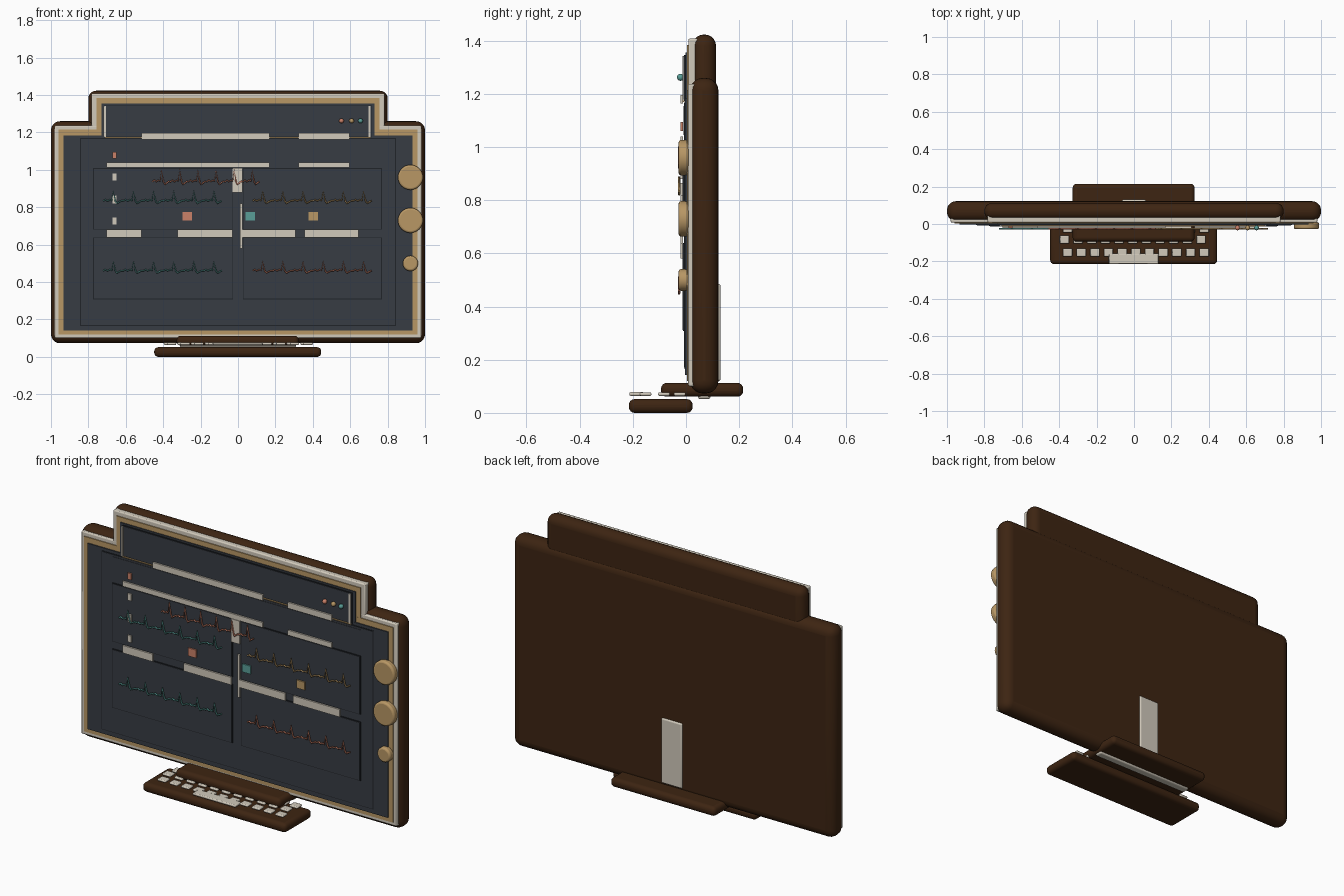
import bpy, math

if "Cube" in bpy.data.objects:
    bpy.data.objects.remove(bpy.data.objects["Cube"])


def mat(name, rgb):
    m = bpy.data.materials.new(name)
    m.diffuse_color = (*rgb, 1)
    m.use_nodes = True
    m.node_tree.nodes["Principled BSDF"].inputs["Base Color"].default_value = m.diffuse_color
    return m


BROWN = mat("dark_wood", (0.047, 0.018, 0.006))
CREAM = mat("cream", (0.64, 0.59, 0.50))
GOLD = mat("tan_gold", (0.48, 0.31, 0.13))
SLATE = mat("slate", (0.038, 0.045, 0.056))
EDGE = mat("dark_edge", (0.014, 0.017, 0.021))
TEAL = mat("teal", (0.10, 0.34, 0.31))
CORAL = mat("coral", (0.60, 0.22, 0.14))


def finish(ob, name, m, bevel=0, seg=2):
    ob.name = name
    ob.data.materials.append(m)
    if bevel:
        b = ob.modifiers.new("bevel", 'BEVEL')
        b.width, b.segments = bevel, seg
        b.limit_method = 'ANGLE'
    if ob.type == 'MESH':
        bpy.ops.object.shade_smooth_by_angle(angle=math.radians(35))
    return ob


def box(name, m, x, y, z, bevel=0, seg=2):
    """Box from (min, max) pairs on each axis."""
    bpy.ops.mesh.primitive_cube_add(size=1)
    ob = bpy.context.object
    for v in ob.data.vertices:
        v.co = [r[0] if c < 0 else r[1] for c, r in zip(v.co, (x, y, z))]
    return finish(ob, name, m, bevel, seg)


def panel(name, x, z, front, back):
    """Slate screen panel with a fine dark rim."""
    e = 0.004
    box(name + "_rim", EDGE, (x[0] - e, x[1] + e), (front + 0.002, back),
        (z[0] - e, z[1] + e))
    box(name, SLATE, x, (front, back), z)


def bar(name, m, x0, x1, z0, z1, front=-0.021):
    box(name, m, (x0, x1), (front, front + 0.009), (z0, z1))


# Cabinet and raised hood
box("cabinet", BROWN, (-1, 1), (0.015, 0.122), (0.073, 1.26), 0.048, 5)
box("hood", BROWN, (-0.8, 0.8), (0.025, 0.113), (0.95, 1.423), 0.042, 5)

# Stepped frame layers around the screen and the hood
box("cream_frame", CREAM, (-0.98, 0.98), (0.008, 0.06), (0.1, 1.238), 0.006)
box("hood_cream_frame", CREAM, (-0.783, 0.783), (0.0085, 0.06), (1.1, 1.408), 0.006)
box("gold_frame", GOLD, (-0.96, 0.96), (0.003, 0.03), (0.12, 1.215))
box("hood_gold_frame", GOLD, (-0.757, 0.757), (0.0035, 0.03), (1.1, 1.383))
box("screen", SLATE, (-0.933, 0.933), (-0.003, 0.02), (0.142, 1.185))
box("hood_screen", SLATE, (-0.73, 0.73), (-0.002, 0.02), (1.1, 1.356))

# Screen panels
panel("display", (-0.84, 0.84), (0.17, 1.165), -0.007, 0.01)
panel("header", (-0.71, 0.71), (1.178, 1.343), -0.009, 0.01)
panel("title_strip", (-0.77, 0.77), (1.045, 1.155), -0.009, 0.0)
for side, x in (("left", (-0.77, -0.03)), ("right", (0.03, 0.765))):
    panel("upper_chart_" + side, x, (0.684, 1.005), -0.013, 0.0)
    panel("lower_chart_" + side, x, (0.312, 0.635), -0.013, 0.0)

# Header trims
for x in (-0.712, 0.703):
    bar("header_post", CREAM, x - 0.006, x + 0.006, 1.175, 1.342, -0.014)
bar("header_line", GOLD, -0.712, 0.709, 1.17, 1.175, -0.014)

# Horizontal label bars
for x0, x1 in ((-0.516, 0.168), (0.323, 0.596)):
    bar("header_bar", CREAM, x0, x1, 1.163, 1.196)
for x0, x1 in ((-0.703, 0.168), (0.323, 0.596)):
    bar("title_bar", CREAM, x0, x1, 1.012, 1.04)
for x0, x1 in ((-0.703, -0.516), (-0.324, -0.03), (0.025, 0.307), (0.356, 0.644)):
    bar("middle_bar", CREAM, x0, x1, 0.638, 0.68)

# Central dividers
bar("divider_block", CREAM, -0.03, 0.024, 0.88, 1.01)
bar("divider_strip", CREAM, 0.011, 0.024, 0.58, 0.82)

# Column of small icons and the colour swatches
for m, z0, z1 in ((CORAL, 1.06, 1.095), (CREAM, 0.942, 0.98),
                  (CREAM, 0.82, 0.864), (CREAM, 0.708, 0.746)):
    bar("icon", m, -0.672, -0.65, z0, z1)
for m, x in ((CORAL, -0.272), (TEAL, 0.066), (GOLD, 0.402)):
    bar("swatch", m, x - 0.025, x + 0.025, 0.73, 0.775)


# Pulse traces: six repeated beats per line
BEAT = ((0, 0.1), (0.1, 0.22), (0.2, 0.1), (0.32, 0.2), (0.42, 0.15), (0.5, 1),
        (0.6, 0.1), (0.68, -0.12), (0.78, 0.0), (0.9, 0.12))


def trace(name, m, x0, x1, z, height):
    pts = [(x0 + (x1 - x0) * (i + u) / 6, z + height * h)
           for i in range(6) for u, h in BEAT]
    cu = bpy.data.curves.new(name, 'CURVE')
    cu.dimensions = '3D'
    cu.bevel_depth, cu.bevel_resolution = 0.0045, 1
    cu.use_fill_caps = True
    sp = cu.splines.new('POLY')
    sp.points.add(len(pts) - 1)
    for p, (x, zz) in zip(sp.points, pts):
        p.co = (x, -0.026, zz, 1)
    ob = bpy.data.objects.new(name, cu)
    bpy.context.collection.objects.link(ob)
    finish(ob, name, m)


trace("top_trace", CORAL, -0.457, 0.125, 0.93, 0.07)
trace("upper_left_trace", TEAL, -0.72, -0.075, 0.828, 0.058)
trace("upper_right_trace", GOLD, 0.078, 0.725, 0.828, 0.058)
trace("lower_left_trace", TEAL, -0.72, -0.075, 0.455, 0.055)
trace("lower_right_trace", CORAL, 0.078, 0.725, 0.455, 0.055)

# Indicator lights
for m, x in ((CORAL, 0.553), (GOLD, 0.607), (TEAL, 0.655)):
    bpy.ops.mesh.primitive_uv_sphere_add(segments=16, ring_count=10, radius=0.013,
                                         location=(x, -0.021, 1.262))
    finish(bpy.context.object, "indicator_light", m)

# Control knobs
for z, r in ((0.96, 0.067), (0.73, 0.067), (0.5, 0.041)):
    bpy.ops.mesh.primitive_cylinder_add(vertices=32, radius=r, depth=0.038,
                                        location=(0.922, -0.009, z),
                                        rotation=(math.pi / 2, 0, 0))
    finish(bpy.context.object, "knob", GOLD, 0.01, 3)

# Rear plate, foot and hinge bar
box("rear_plate", CREAM, (-0.065, 0.065), (0.105, 0.13), (0.12, 0.485), 0.008, 3)
box("foot", BROWN, (-0.328, 0.324), (-0.094, 0.215), (0.061, 0.113), 0.022, 4)
box("hinge_bar", CREAM, (-0.31, 0.31), (0.045, 0.092), (0.052, 0.075), 0.009, 3)

# Keyboard with three key rows and a space bar
box("keyboard", BROWN, (-0.448, 0.445), (-0.215, 0.025), (0, 0.052), 0.022, 4)
for y, x0, n in ((-0.152, -0.355, 11), (-0.083, -0.372, 11), (-0.024, -0.355, 11)):
    for i in range(n):
        x = x0 + i * 0.073
        box("key", CREAM, (x - 0.025, x + 0.025), (y - 0.022, y + 0.022),
            (0.05 if y < -0.2 else 0.064, 0.077), 0.005)
box("space_bar", CREAM, (-0.135, 0.132), (-0.213, -0.158), (0.064, 0.078), 0.005)
